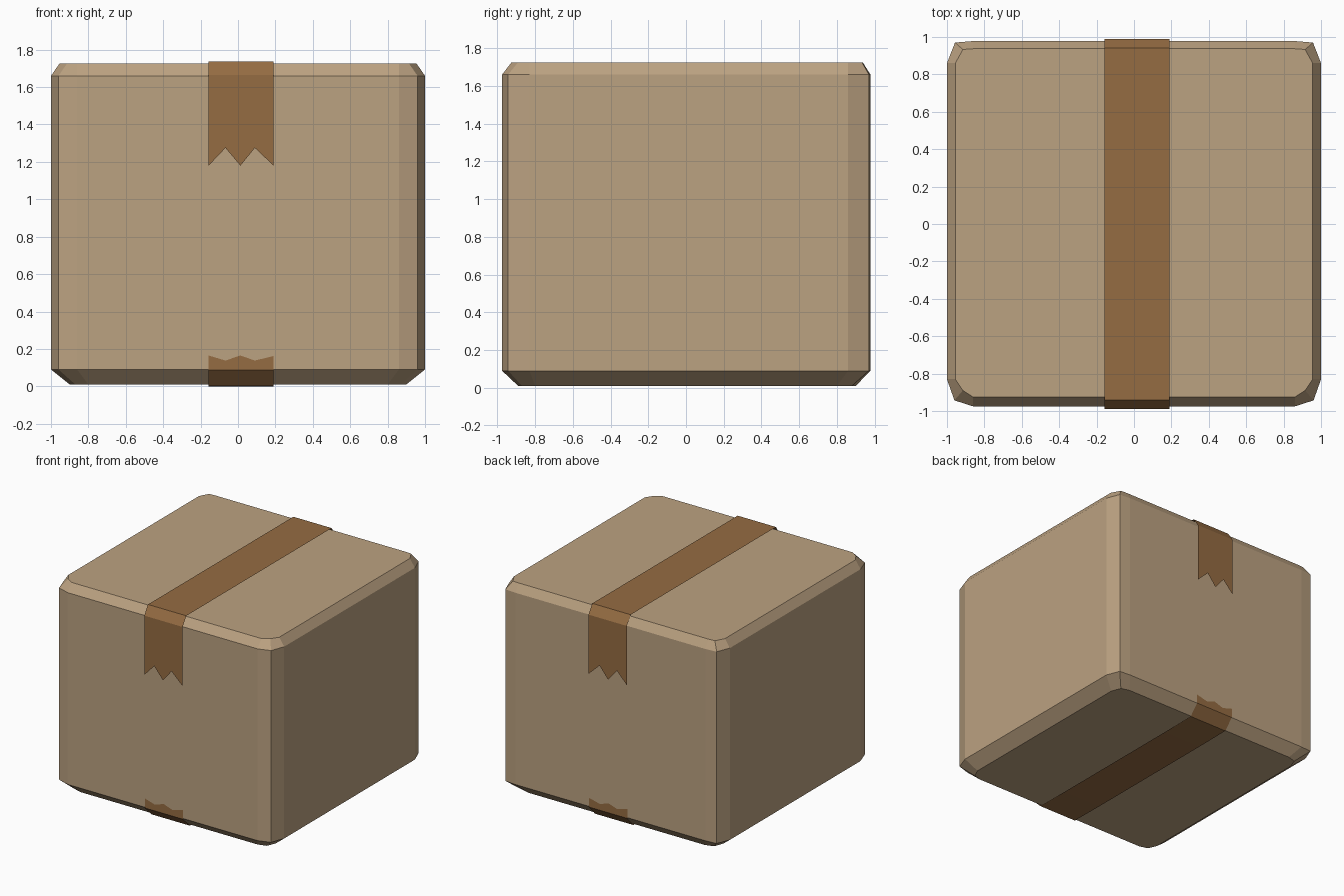
import bpy, bmesh

if "Cube" in bpy.data.objects:
    bpy.data.objects.remove(bpy.data.objects["Cube"])


def material(name, color):
    m = bpy.data.materials.new(name)
    m.diffuse_color = (*color, 1)
    m.use_nodes = True
    m.node_tree.nodes["Principled BSDF"].inputs["Base Color"].default_value = m.diffuse_color
    return m


def make_object(name, bm, mat):
    mesh = bpy.data.meshes.new(name)
    bm.to_mesh(mesh)
    bm.free()
    mesh.materials.append(mat)
    ob = bpy.data.objects.new(name, mesh)
    bpy.context.collection.objects.link(ob)
    return ob


def mirrored_ring(half, z):
    # right half outline from front to back, mirrored to the left
    pts = half + [(-x, y) for x, y in reversed(half)]
    return [(x, y, z) for x, y in pts]


def tape(name, profile, teeth, sign, mat):
    # teeth: (x, notch depth); profile: (y, z) path, both ends notched
    bm = bmesh.new()
    rows = []
    for j, (y, z) in enumerate(profile):
        end = j in (0, len(profile) - 1)
        rows.append([bm.verts.new((x, y, z + (sign * d if end else 0)))
                     for x, d in teeth])
    for a, b in zip(rows, rows[1:]):
        for i in range(len(teeth) - 1):
            bm.faces.new((a[i], a[i + 1], b[i + 1], b[i]))
    return make_object(name, bm, mat)


card = material("cardboard", (0.50, 0.36, 0.22))
brown = material("brown_tape", (0.30, 0.15, 0.055))

# box: four stacked outlines with clipped corners
bottom = [(0.80, -0.89), (0.87, -0.87), (0.90, -0.80),
          (0.90, 0.80), (0.87, 0.88), (0.80, 0.90)]
wall = [(0.86, -0.975), (0.96, -0.943), (1.0, -0.83),
        (1.0, 0.86), (0.957, 0.97), (0.86, 0.978)]
top = [(0.86, -0.925), (0.915, -0.89), (0.955, -0.83),
       (0.955, 0.86), (0.915, 0.933), (0.86, 0.937)]
bm = bmesh.new()
rings = [[bm.verts.new(p) for p in mirrored_ring(h, z)]
         for h, z in ((bottom, 0.01), (wall, 0.09), (wall, 1.66), (top, 1.725))]
for a, b in zip(rings, rings[1:]):
    for i in range(len(a)):
        k = (i + 1) % len(a)
        bm.faces.new((a[i], a[k], b[k], b[i]))
bm.faces.new(rings[0][::-1])
bm.faces.new(rings[-1])
bmesh.ops.recalc_face_normals(bm, faces=bm.faces)
make_object("box", bm, card)

# tape strips with zigzag torn ends
xs = [-0.157, -0.067, 0.013, 0.09, 0.19]
tape("top_tape",
     [(-0.988, 1.18), (-0.988, 1.665), (-0.94, 1.738),
      (0.94, 1.738), (0.99, 1.665), (0.99, 1.18)],
     list(zip(xs, (0, 0.095, 0, 0.095, 0))), 1, brown)
tape("bottom_tape",
     [(0.983, 0.165), (0.983, 0.087), (0.905, 0.003), (0.6, 0.0),
      (-0.6, 0.0), (-0.895, 0.003), (-0.98, 0.087), (-0.98, 0.165)],
     list(zip(xs, (0, 0.027, 0, 0.027, 0.003))), -1, brown)
